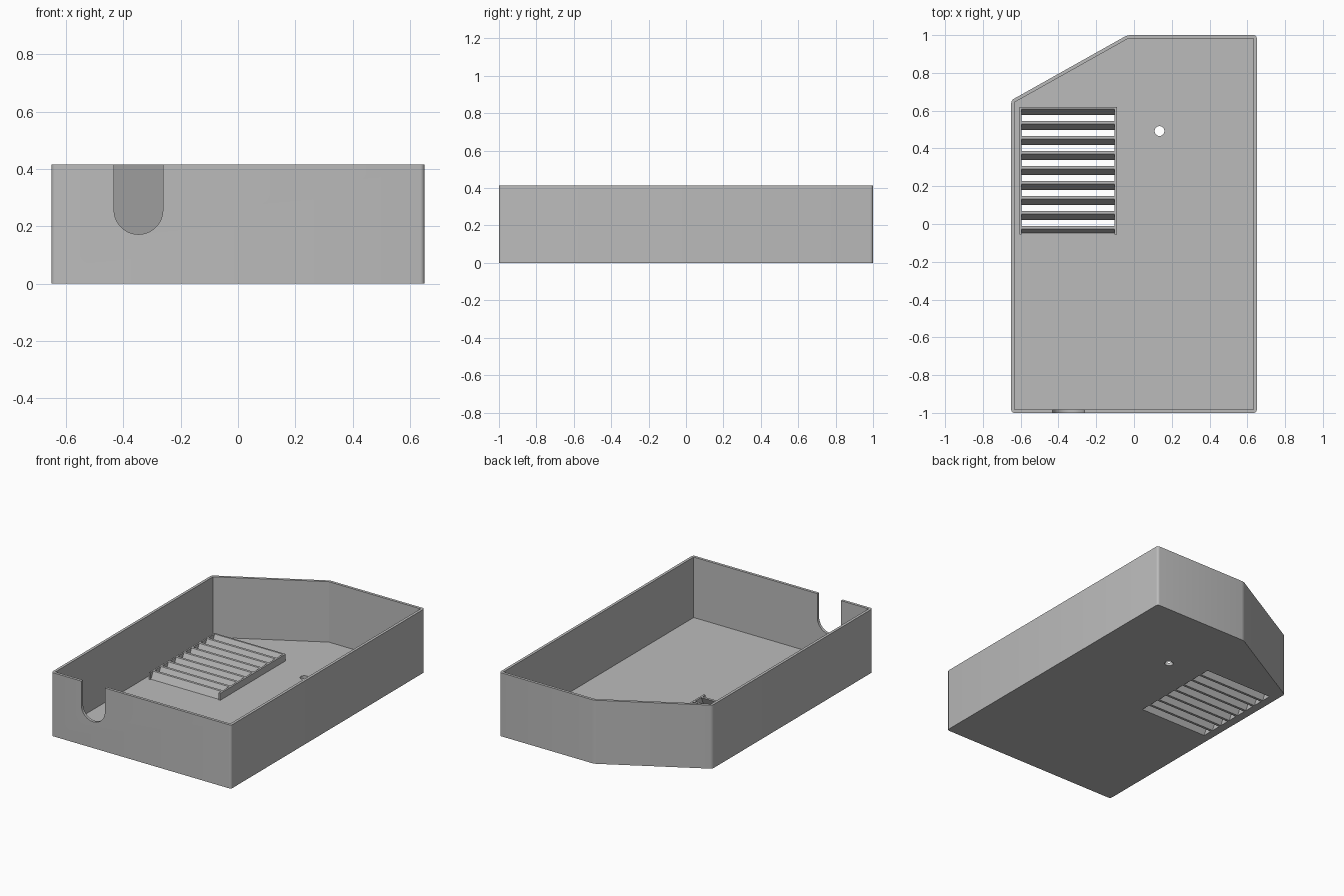
import bpy, bmesh, math

if "Cube" in bpy.data.objects:
    bpy.data.objects.remove(bpy.data.objects["Cube"], do_unlink=True)

HALF_X, HALF_Y, HEIGHT = 0.65, 1.0, 0.415
WALL, FLOOR, ROUND = 0.018, 0.02, 0.015

grey = bpy.data.materials.new("plain grey")
grey.use_nodes = True
grey.diffuse_color = (0.5, 0.5, 0.5, 1)
grey.node_tree.nodes["Principled BSDF"].inputs["Base Color"].default_value = (0.5, 0.5, 0.5, 1)


def prism(name, profile, axis, start, end, rounding=0):
    """Extrude a 2D profile along x (profile y,z), y (profile x,z) or z (profile x,y)."""
    place = {"x": lambda a, b, t: (t, a, b),
             "y": lambda a, b, t: (a, t, b),
             "z": lambda a, b, t: (a, b, t)}[axis]
    bm = bmesh.new()
    face = bm.faces.new([bm.verts.new(place(a, b, start)) for a, b in profile])
    new = bmesh.ops.extrude_face_region(bm, geom=[face])["geom"]
    shift = place(0, 0, end - start)
    bmesh.ops.translate(bm, vec=shift, verts=[v for v in new if isinstance(v, bmesh.types.BMVert)])
    if rounding:
        edges = [e for e in bm.edges if abs(e.verts[0].co.z - e.verts[1].co.z) > 0.01]
        bmesh.ops.bevel(bm, geom=edges, offset=rounding, segments=4, profile=0.5, affect="EDGES")
    bmesh.ops.recalc_face_normals(bm, faces=bm.faces)
    mesh = bpy.data.meshes.new(name)
    bm.to_mesh(mesh)
    bm.free()
    obj = bpy.data.objects.new(name, mesh)
    bpy.context.collection.objects.link(obj)
    mesh.materials.append(grey)
    return obj


def rect(a0, a1, b0, b1):
    return [(a0, b0), (a1, b0), (a1, b1), (a0, b1)]


def combine(target, tool, operation="DIFFERENCE"):
    mod = target.modifiers.new(operation, "BOOLEAN")
    mod.operation, mod.solver, mod.object = operation, "EXACT", tool
    bpy.context.view_layer.objects.active = target
    bpy.ops.object.modifier_apply(modifier=mod.name)
    bpy.data.objects.remove(tool, do_unlink=True)


def outline(inset):
    """Rectangle with one slanted back corner, offset inwards."""
    x, y = HALF_X - inset, HALF_Y - inset
    slope = 0.345 / 0.615
    base = 0.655 - inset * math.hypot(1, slope)
    return [(-x, -y), (x, -y), (x, y),
            ((y - base) / slope - HALF_X, y),
            (-x, base + slope * (HALF_X - x))]


# Open tray with rounded outer corners
tray = prism("tray", outline(0), "z", 0, HEIGHT, ROUND)
combine(tray, prism("cavity", outline(WALL), "z", FLOOR, HEIGHT + 0.1))

# Round-bottomed cable notch in the front wall
NX, NZ, NR = -0.347, 0.257, 0.085
arc = [(NX + NR * math.cos(t), NZ + NR * math.sin(t))
       for t in [math.pi + math.pi * i / 24 for i in range(25)]]
notch = arc + [(NX + NR, HEIGHT + 0.1), (NX - NR, HEIGHT + 0.1)]
combine(tray, prism("notch", notch, "y", -HALF_Y - 0.1, -HALF_Y + 0.1))

# Small round hole through the floor
hole = [(0.135 + 0.026 * math.cos(math.tau * i / 32), 0.492 + 0.026 * math.sin(math.tau * i / 32))
        for i in range(32)]
combine(tray, prism("hole", hole, "z", -0.1, 0.1))

# Raised vent block
TOP, FRONT, BACK = 0.065, -0.055, 0.62
combine(tray, prism("vent", rect(-0.605, -0.09, FRONT, BACK), "z", FLOOR / 2, TOP), "UNION")

# Slanted slots leave nine leaning slats; the last slot only slopes the front slat
PITCH, RUN, SLOT, FIRST = 0.0794, 0.031, 0.063, 0.608
lean = RUN / TOP
for i in range(9):
    back = FIRST - i * PITCH
    low = FLOOR if i == 8 else -0.02
    high = TOP + 0.02
    at = lambda z: back - (TOP - z) * lean
    slot = [(at(low), low), (at(high), high), (at(high) - SLOT, high), (at(low) - SLOT, low)]
    combine(tray, prism("slot", slot, "x", -0.595, -0.102))

tray.select_set(True)
bpy.context.view_layer.objects.active = tray
bpy.ops.object.shade_smooth_by_angle(angle=math.radians(25))
